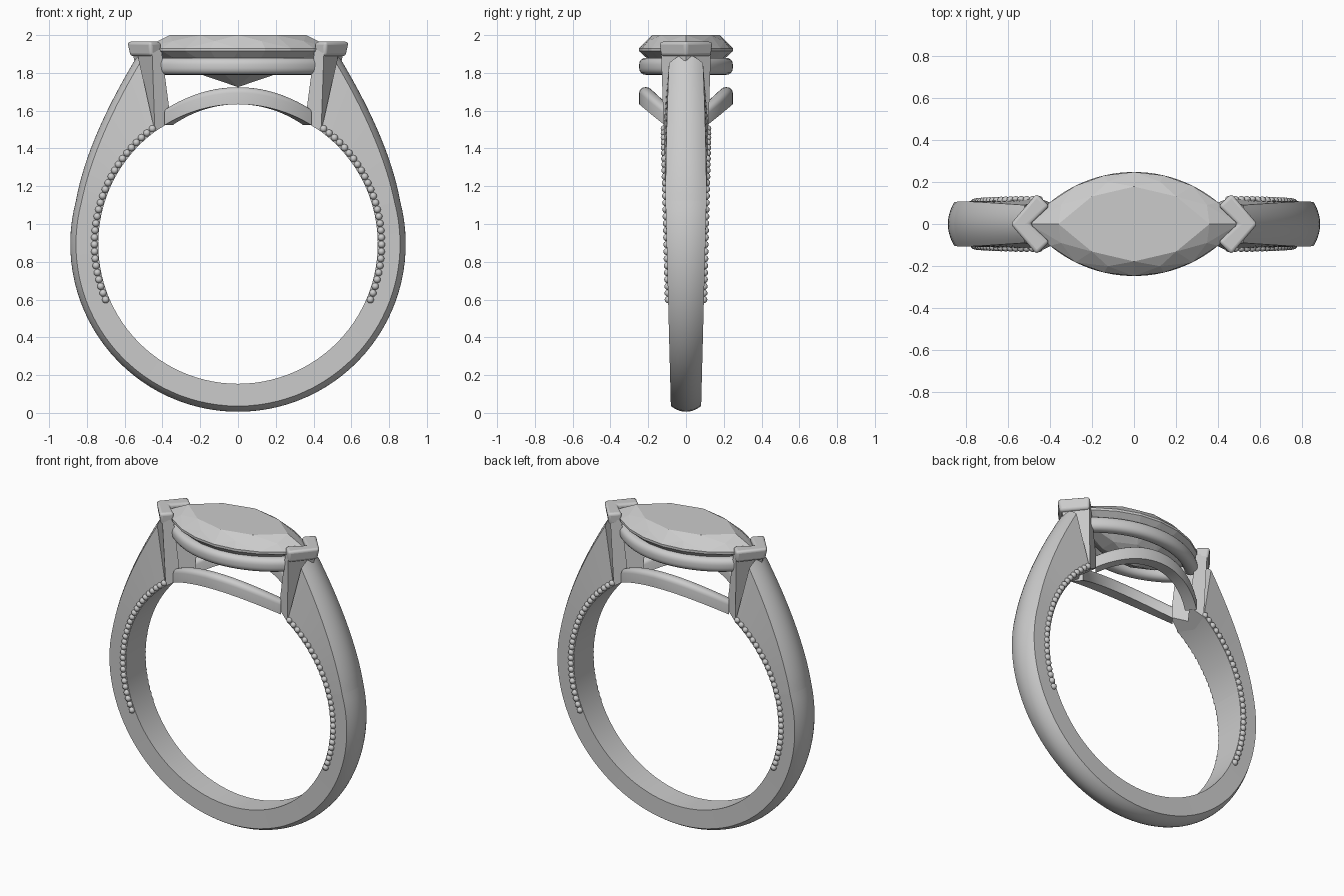
import bpy, bmesh
from math import sin, cos, pi, radians, sqrt, asin, acos
from mathutils import Vector, Matrix

if "Cube" in bpy.data.objects:
    bpy.data.objects.remove(bpy.data.objects["Cube"])

CZ, RI, RO = 0.894, 0.74, 0.888        # finger hole centre, inner and outer radius
L, W = 0.5, 0.248                      # half length and half width of the marquise
R = (L * L + W * W) / (2 * W)
PHI = asin(L / R)


def finish(bm, name, mirror=(), smooth=True, bevel=0):
    bmesh.ops.recalc_face_normals(bm, faces=bm.faces)
    me = bpy.data.meshes.new(name)
    bm.to_mesh(me)
    bm.free()
    ob = bpy.data.objects.new(name, me)
    bpy.context.collection.objects.link(ob)
    bpy.ops.object.select_all(action='DESELECT')
    ob.select_set(True)
    bpy.context.view_layer.objects.active = ob
    if smooth:
        bpy.ops.object.shade_smooth_by_angle(angle=radians(32))
    if mirror:
        m = ob.modifiers.new("mirror", 'MIRROR')
        m.use_axis = ('x' in mirror, 'y' in mirror, False)
        m.merge_threshold = 0.0005
    if bevel:
        b = ob.modifiers.new("bevel", 'BEVEL')
        b.width, b.segments, b.limit_method = bevel, 4, 'ANGLE'
    return ob


def loft(rings, cap_start=True, cap_end=True):
    bm = bmesh.new()
    vs = [[bm.verts.new(p) for p in r] for r in rings]
    n = len(rings[0])
    for a, b in zip(vs, vs[1:]):
        for i in range(n):
            j = (i + 1) % n
            bm.faces.new((a[i], a[j], b[j], b[i]))
    if cap_start:
        bm.faces.new(vs[0])
    if cap_end:
        bm.faces.new(vs[-1])
    return bm


def half_width(z):
    return 0.08 + 0.025 * z


# Shank: half loop from the bottom up to the shoulder, mirrored
def section(inner, outer, hi, ho, bulge):
    i, o = Vector(inner), Vector(outer)
    d = (o - i).normalized()
    pts = [(i.x, hi, i.y), (i.x, -hi, i.y)]
    for k in range(11):
        s = -1 + k / 5
        p = o - d * bulge * s * s
        pts.append((p.x, ho * s, p.y))
    return pts


def polar(r, a):
    return (r * cos(a), CZ + r * sin(a))


rings = []
for k in range(31):
    a = radians(-90 + 3.5 * k)
    i, o = polar(RI, a), polar(RO, a)
    if k == 0:
        i, o = (0, i[1]), (0, o[1])
    h = half_width(o[1])
    rings.append(section(i, o, h, h, 0.03))
p0, p1, p2 = Vector(polar(RO, radians(15))), Vector((0.80, 1.45)), Vector((0.53, 1.895))
for k in range(16):
    t = k / 15
    o = p0 * (1 - t) ** 2 + p1 * 2 * t * (1 - t) + p2 * t * t
    i = polar(RI, radians(15 + 38.5 * t))
    h = half_width(p0.y)
    rings.append(section(i, o, h + 0.012 * t, h - 0.018 * t * t, 0.03 + 0.015 * t))
shank = loft(rings, cap_start=False)
for v in shank.verts:
    if abs(v.co.x) < 1e-4:
        v.co.x = 0
finish(shank, "shank", 'x')


# V prongs: chevron walls with a rounded chevron cap
def chevron(tip, end_out, end_in, notch, z):
    pts = [(tip, 0), end_out, end_in, (notch, 0),
           (end_in[0], -end_in[1]), (end_out[0], -end_out[1])]
    return [(x, y, z(x) if callable(z) else z) for x, y in pts]


def hole_z(x):
    return CZ + sqrt(RI * RI - x * x)


wall = loft([chevron(0.47, (0.44, 0.118), (0.355, 0.085), 0.42, hole_z),
             chevron(0.56, (0.455, 0.132), (0.405, 0.088), 0.49, 1.92)])
finish(wall, "v_prong_wall", 'x', smooth=False)
cap = loft([chevron(0.575, (0.46, 0.138), (0.405, 0.085), 0.495, 1.888),
            chevron(0.592, (0.465, 0.147), (0.402, 0.085), 0.495, 1.965)])
finish(cap, "v_prong_cap", 'x', bevel=0.017)


# Gallery rails: sections swept along the marquise arc, mirrored front to back
def rail(name, profile, base, x_end):
    lim = asin(x_end / R)
    rs = []
    for k in range(33):
        a = lim * (k / 16 - 1)
        z = base(R * sin(a))
        rs.append([((R + d) * sin(a), (R + d) * cos(a) - (R - W), z + h) for d, h in profile])
    finish(loft(rs), name, 'y')


def rounded(w, h, r):
    # rectangle section, w inwards and h upwards, with rounded corners
    out = []
    for q, (cx, cy) in enumerate([(-r, h - r), (r - w, h - r), (r - w, r), (-r, r)]):
        for s in range(5):
            a = pi / 2 * (q + s / 4)
            out.append((cx + r * cos(a), cy + r * sin(a)))
    return out


rail("upper_rail", rounded(0.08, 0.09, 0.035), lambda x: 1.79, 0.43)
arch = [(0, 0)] + rounded(0.07, 0.09, 0.03)[:10] + [(-0.07, 0)]
rail("lower_rail", arch, hole_z, 0.39)

# Marquise stone: faceted hull of table, crown, girdle, pavilion and culet
outline = []
for side in (1, -1):
    for k in range(8):
        a = PHI * (k / 4 - 1) * side
        outline.append((R * sin(a), side * (R * cos(a) - (R - W))))
gem = bmesh.new()
for scale, z, start, step in ((0.72, 2.0, 0, 2), (0.87, 1.968, 1, 2), (1, 1.93, 0, 1),
                              (1, 1.915, 0, 1), (0.5, 1.793, 1, 2)):
    for x, y in outline[start::step]:
        gem.verts.new((x * scale, y * scale, z))
gem.verts.new((0, 0, 1.725))
bmesh.ops.convex_hull(gem, input=gem.verts)
bmesh.ops.dissolve_limit(gem, angle_limit=0.01, verts=gem.verts, edges=gem.edges)
finish(gem, "marquise_stone", smooth=False)

# Milgrain beads along the inner edges of the shank
beads = bmesh.new()
for k in range(28):
    x, z = polar(0.76, radians(-22.8 + 76.2 * k / 27))
    y = min(half_width(z), 0.116) - 0.001
    bmesh.ops.create_uvsphere(beads, u_segments=12, v_segments=8, radius=0.019,
                              matrix=Matrix.Translation((x, y, z)))
ob = finish(beads, "milgrain_beads", 'xy')
ob.data.shade_smooth()
